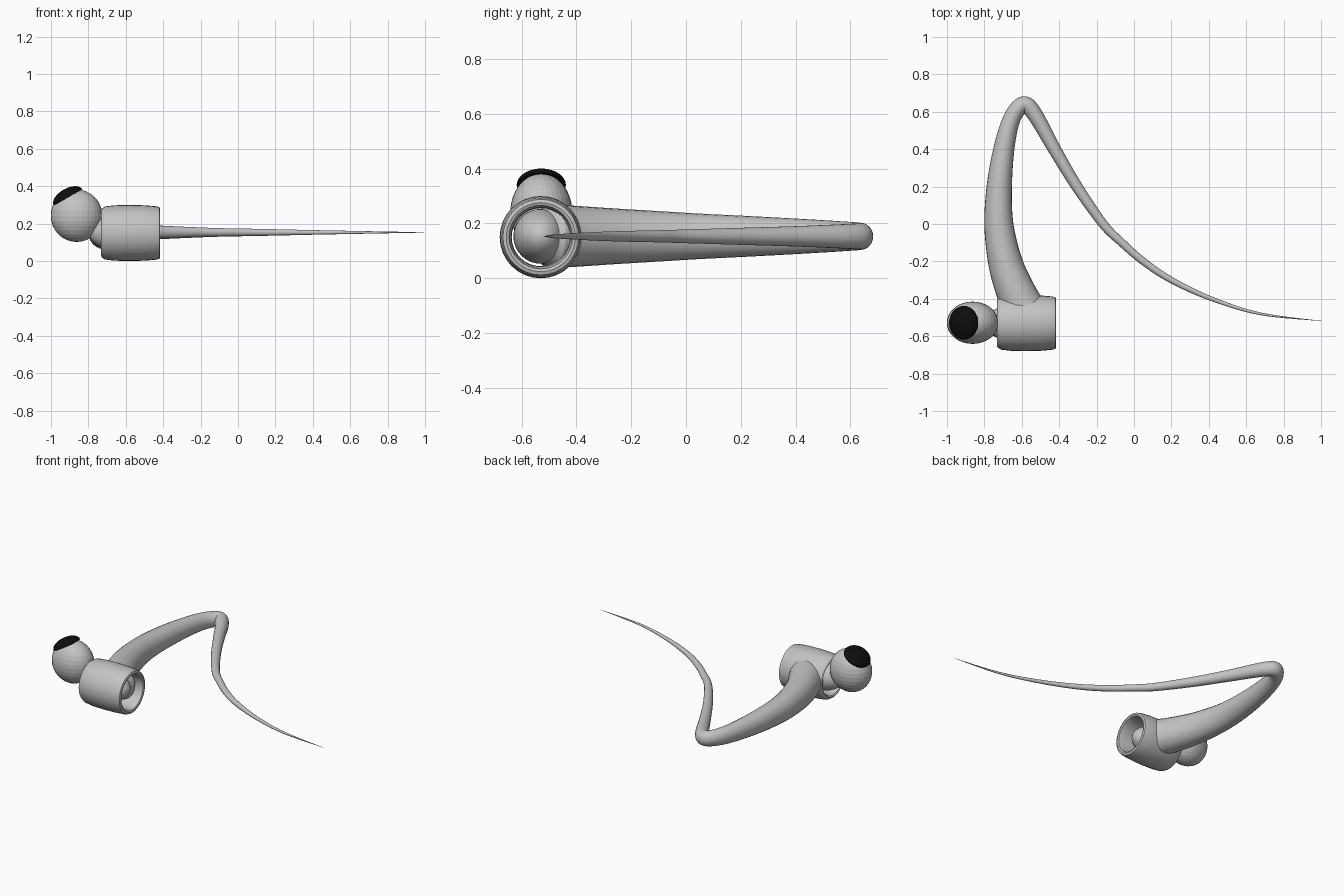
import bpy, bmesh, math
from mathutils import Vector

if "Cube" in bpy.data.objects:
    bpy.data.objects.remove(bpy.data.objects["Cube"])


def material(name, rgb):
    m = bpy.data.materials.new(name)
    m.diffuse_color = (*rgb, 1)
    m.use_nodes = True
    m.node_tree.nodes["Principled BSDF"].inputs["Base Color"].default_value = m.diffuse_color
    return m


GREY = material("light grey", (0.55, 0.55, 0.55))
BLACK = material("black", (0.004, 0.004, 0.004))


def finish(name, bm, mat, smooth=False):
    bmesh.ops.recalc_face_normals(bm, faces=bm.faces)
    me = bpy.data.meshes.new(name)
    bm.to_mesh(me)
    bm.free()
    me.materials.append(mat)
    for p in me.polygons:
        p.use_smooth = smooth
    ob = bpy.data.objects.new(name, me)
    bpy.context.collection.objects.link(ob)
    return ob


def ellipsoid(name, loc, radii, mat, tilt=0, half=False, smooth=False):
    bm = bmesh.new()
    bmesh.ops.create_uvsphere(bm, u_segments=32, v_segments=16, radius=1)
    if half:
        bmesh.ops.delete(bm, geom=[v for v in bm.verts if v.co.z < -0.01], context='VERTS')
        bmesh.ops.holes_fill(bm, edges=[e for e in bm.edges if e.is_boundary])
    ob = finish(name, bm, mat, smooth)
    ob.location, ob.scale, ob.rotation_euler = loc, radii, (0, tilt, 0)
    return ob


def loft(bm, rings, closed):
    n = len(rings[0])
    pairs = list(zip(rings, rings[1:])) + ([(rings[-1], rings[0])] if closed else [])
    for a, b in pairs:
        for i in range(n):
            j = (i + 1) % n
            bm.faces.new((a[i], a[j], b[j], b[i]))


def catmull(p, t):
    k = min(int(t), len(p) - 2)
    u = t - k
    a, b, c, d = p[max(k - 1, 0)], p[k], p[k + 1], p[min(k + 2, len(p) - 1)]
    return [0.5 * (2 * q + (r - o) * u + (2 * o - 5 * q + 4 * r - s) * u * u
                   + (3 * q - o - 3 * r + s) * u ** 3) for o, q, r, s in zip(a, b, c, d)]


Y, Z = -0.53, 0.15

# Hollow barrel around the body, open at both ends
profile = [(-0.732, 0.122), (-0.727, 0.132), (-0.71, 0.142), (-0.66, 0.148), (-0.58, 0.15),
           (-0.50, 0.148), (-0.44, 0.143), (-0.42, 0.138), (-0.416, 0.126),
           (-0.42, 0.116), (-0.46, 0.108), (-0.58, 0.106), (-0.69, 0.108), (-0.727, 0.114)]
bm = bmesh.new()
rings = [[bm.verts.new((x, Y + r * math.cos(i * math.tau / 32), Z + r * math.sin(i * math.tau / 32)))
          for i in range(32)] for x, r in profile]
loft(bm, rings, True)
barrel = finish("barrel", bm, GREY, True)
bpy.context.view_layer.objects.active = barrel
barrel.select_set(True)
bpy.ops.object.shade_smooth_by_angle(angle=math.radians(30))

# Body inside the barrel, head and dark cap
ellipsoid("body", (-0.622, Y, Z + 0.003), (0.178, 0.1, 0.1), GREY, smooth=True)
ellipsoid("head", (-0.863, Y + 0.002, 0.242), (0.138, 0.113, 0.14), GREY)
ellipsoid("head_cap", (-0.909, Y + 0.002, 0.34), (0.088, 0.09, 0.048), BLACK, tilt=-0.52, half=True)

# Long curved tail: x, y, half width, half height
path = [(-0.56, -0.50, .115, .117), (-0.615, -0.40, .108, .111), (-0.675, -0.25, .095, .101),
        (-0.71, -0.10, .084, .092), (-0.725, 0.05, .075, .083), (-0.716, 0.25, .065, .073),
        (-0.686, 0.45, .053, .062), (-0.645, 0.58, .046, .054), (-0.588, 0.638, .045, .049),
        (-0.53, 0.585, .042, .045), (-0.425, 0.40, .035, .037), (-0.305, 0.20, .030, .031),
        (-0.165, 0.0, .025, .025), (-0.065, -0.10, .022, .022), (0.05, -0.20, .020, .020),
        (0.20, -0.30, .017, .017), (0.415, -0.40, .012, .012), (0.675, -0.48, .007, .007),
        (1.0, -0.518, .0008, .0008)]
bm = bmesh.new()
rings, steps = [], 8
for s in range((len(path) - 1) * steps + 1):
    t = s / steps
    x, y, a, b = catmull(path, t)
    p0, p1 = catmull(path, max(t - 0.05, 0)), catmull(path, min(t + 0.05, len(path) - 1))
    d = Vector((p1[0] - p0[0], p1[1] - p0[1])).normalized()
    rings.append([bm.verts.new((x - d.y * a * math.cos(w), y + d.x * a * math.cos(w),
                                Z + 0.003 + b * math.sin(w)))
                  for w in (i * math.tau / 24 for i in range(24))])
loft(bm, rings, False)
bm.faces.new(rings[0])
bm.faces.new(rings[-1])
finish("tail", bm, GREY, True)
